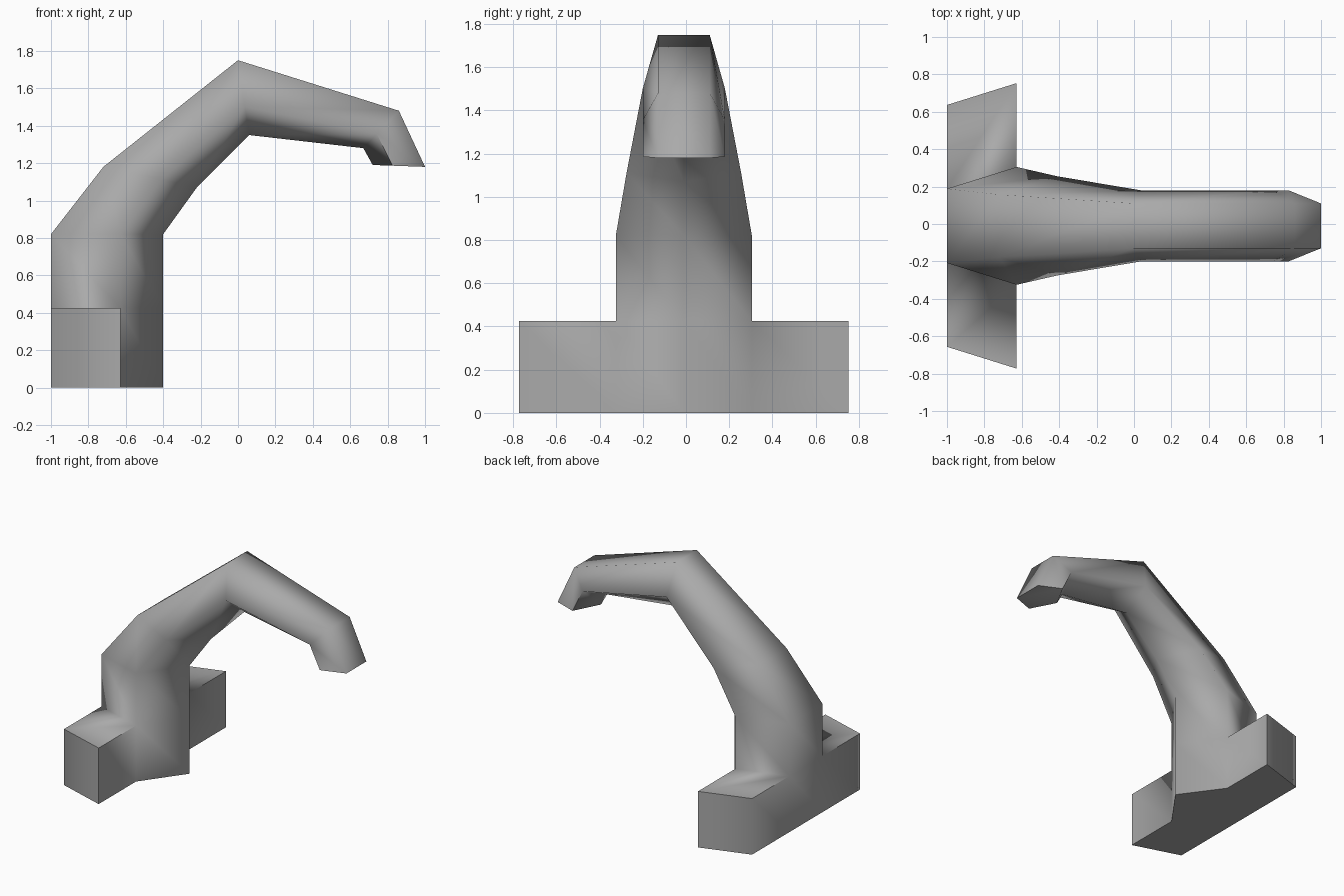
import bpy, bmesh, math

cube = bpy.data.objects.get("Cube")
if cube:
    bpy.data.objects.remove(cube, do_unlink=True)

grey = bpy.data.materials.new("plain_grey")
grey.use_nodes = True
colour = (0.4, 0.4, 0.4, 1)
grey.diffuse_color = colour
grey.node_tree.nodes["Principled BSDF"].inputs["Base Color"].default_value = colour

# Sections along the arm: outer x, z; inner x, z; half width
SECTIONS = [
    (-1.00, 0.00, -0.40, 0.00, 0.315),
    (-1.00, 0.425, -0.40, 0.425, 0.315),
    (-1.00, 0.82, -0.40, 0.82, 0.315),
    (-0.72, 1.18, -0.22, 1.07, 0.265),
    (0.00, 1.75, 0.06, 1.35, 0.19),
    (0.86, 1.48, 0.67, 1.28, 0.19),
    (1.00, 1.18, 0.72, 1.19, 0.19),
]
CENTRE_Y = -0.01
LEG_LENGTH = 0.448

bm = bmesh.new()


def add_ring(ox, oz, ix, iz, half):
    """Five-sided section: flat outer edge, wide middle, inner ridge."""
    points = [(0, 0.63), (0.62, 1), (1, 0), (0.62, -1), (0, -0.63)]
    return [bm.verts.new((ox + (ix - ox) * t, CENTRE_Y + half * w, oz + (iz - oz) * t))
            for t, w in points]


# Curved arm and post
rings = [add_ring(*s) for s in SECTIONS]
leg_faces = []
for level, (a, b) in enumerate(zip(rings, rings[1:])):
    for k in range(5):
        n = (k + 1) % 5
        face = bm.faces.new((a[k], a[n], b[n], b[k]))
        if level == 0 and k in (0, 3):
            leg_faces.append(face)
bm.faces.new(rings[0])
bm.faces.new(rings[-1])
bmesh.ops.recalc_face_normals(bm, faces=bm.faces[:])

# Side legs pulled out of the two rear flanks of the post
for face in leg_faces:
    side = 1 if face.calc_center_median().y > 0 else -1
    out = bmesh.ops.extrude_face_region(bm, geom=[face])["geom"]
    moved = [v for v in out if isinstance(v, bmesh.types.BMVert)]
    bmesh.ops.translate(bm, verts=moved, vec=(0, side * LEG_LENGTH, 0))
    if face.is_valid:
        bmesh.ops.delete(bm, geom=[face], context='FACES_ONLY')
bmesh.ops.recalc_face_normals(bm, faces=bm.faces[:])
bm.normal_update()

# Smooth surface with crisp outward corners
for face in bm.faces:
    face.smooth = True
for edge in bm.edges:
    if edge.is_manifold and edge.is_convex and edge.calc_face_angle() > math.radians(80):
        edge.smooth = False

mesh = bpy.data.meshes.new("curved_arm_with_base")
bm.to_mesh(mesh)
bm.free()
mesh.materials.append(grey)
arm = bpy.data.objects.new("curved_arm_with_base", mesh)
bpy.context.collection.objects.link(arm)
